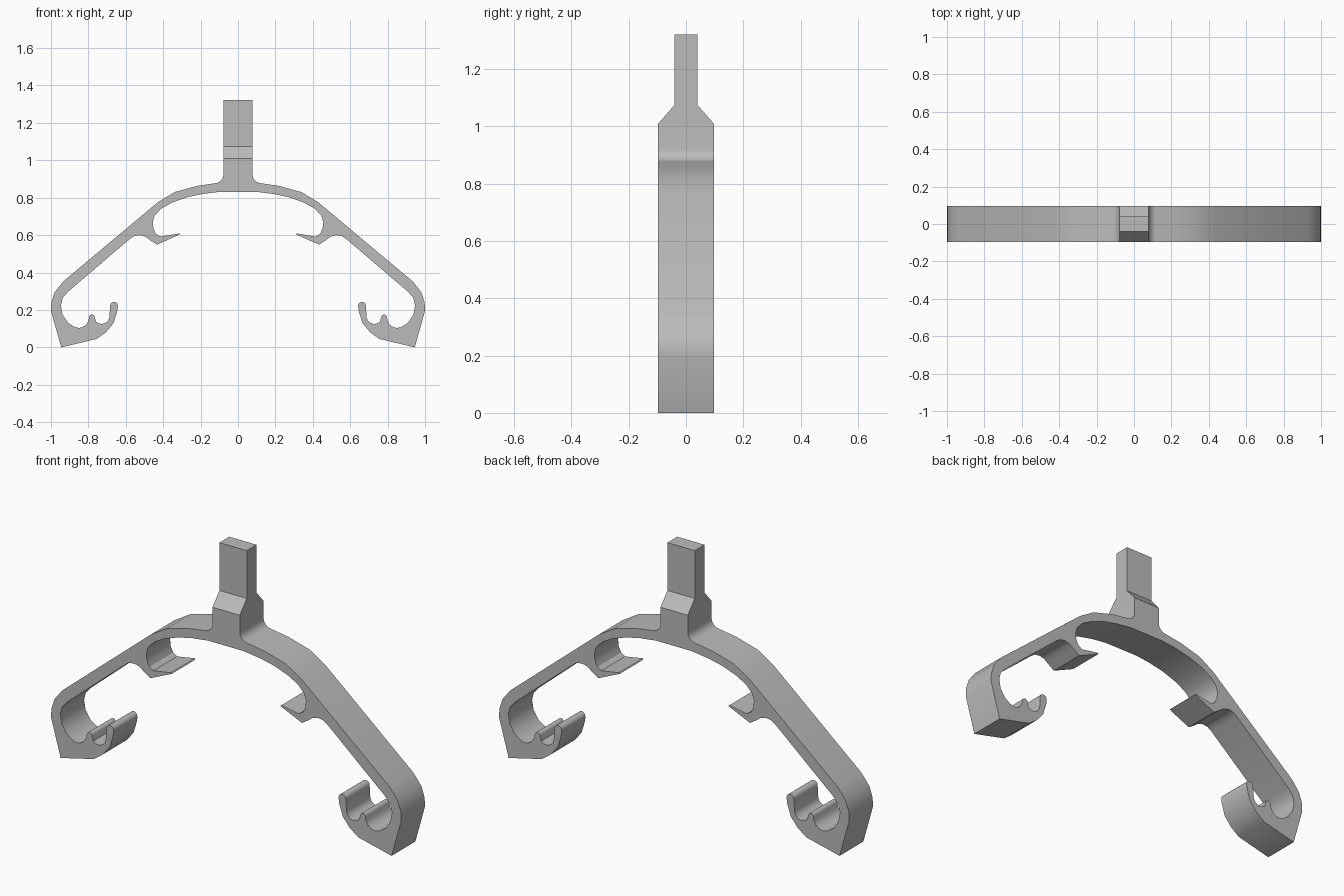
import bpy
import bmesh
from math import cos, sin, radians

HALF_DEPTH = 0.097
STEM_BASE = 1.01

default_cube = bpy.data.objects.get("Cube")
if default_cube:
    bpy.data.objects.remove(default_cube, do_unlink=True)


def arc(cx, cz, radius, start, end, steps=6):
    """Points along a circular arc, angles in degrees."""
    angles = [radians(start + (end - start) * i / steps) for i in range(steps + 1)]
    return [(cx + radius * cos(a), cz + radius * sin(a)) for a in angles]


def make_material(name, colour):
    material = bpy.data.materials.new(name)
    material.use_nodes = True
    material.diffuse_color = colour
    shader = material.node_tree.nodes["Principled BSDF"]
    shader.inputs["Base Color"].default_value = colour
    return material


# Stem side, fillet and outer edge of the arched arm
half_outline = [(0.078, STEM_BASE)]
half_outline += arc(0.123, 0.923, 0.045, 180, 262)
half_outline += [(0.22, 0.863), (0.34, 0.83), (0.43, 0.775)]
half_outline += [(0.935, 0.352), (0.98, 0.295), (0.998, 0.24), (1, 0.195)]

# Pointed foot and outside of the end clip
half_outline += [(0.945, 0), (0.755, 0.045), (0.705, 0.082), (0.665, 0.13), (0.645, 0.195)]
half_outline += arc(0.663, 0.222, 0.021, 180, 0)

# Inside of the end clip: small seat, rounded nib, large seat
half_outline += arc(0.729, 0.167, 0.042, 190, 315)
half_outline += arc(0.781, 0.161, 0.015, 180, 0)
half_outline += arc(0.851, 0.157, 0.053, 200, 300)
half_outline += [(0.91, 0.133), (0.938, 0.175), (0.947, 0.225), (0.937, 0.265), (0.908, 0.298)]

# Underside of the straight arm and the barbed hook
half_outline += [(0.578, 0.58), (0.555, 0.595), (0.525, 0.6), (0.495, 0.592)]
half_outline += [(0.47, 0.573), (0.433, 0.549), (0.31, 0.604), (0.315, 0.609)]

# Rounded pocket above the hook, then the underside of the arch
half_outline += [(0.415, 0.592), (0.438, 0.606), (0.452, 0.635), (0.456, 0.67)]
half_outline += [(0.445, 0.705), (0.41, 0.742), (0.35, 0.775), (0.27, 0.803)]
half_outline += [(0.19, 0.82), (0.1, 0.831)]

outline = half_outline + [(-x, z) for x, z in reversed(half_outline)]

# Extrude the whole profile through the depth
bm = bmesh.new()
verts = [bm.verts.new((x, -HALF_DEPTH, z)) for x, z in outline]
profile = bm.faces.new(verts)
extruded = bmesh.ops.extrude_face_region(bm, geom=[profile])
moved = [g for g in extruded["geom"] if isinstance(g, bmesh.types.BMVert)]
bmesh.ops.translate(bm, verts=moved, vec=(0, 2 * HALF_DEPTH, 0))
bmesh.ops.recalc_face_normals(bm, faces=bm.faces)

# Grow the stem upwards: a taper, then the slim tab
top = next(f for f in bm.faces if all(abs(v.co.z - STEM_BASE) < 0.001 for v in f.verts))
for height, half_depth in ((1.075, 0.04), (1.322, 0.04)):
    result = bmesh.ops.extrude_discrete_faces(bm, faces=[top])
    top = result["faces"][0]
    for v in top.verts:
        v.co.z = height
        v.co.y = half_depth if v.co.y > 0 else -half_depth
bmesh.ops.remove_doubles(bm, verts=bm.verts, dist=0.0001)
bmesh.ops.recalc_face_normals(bm, faces=bm.faces)

mesh = bpy.data.meshes.new("clip_hanger")
bm.to_mesh(mesh)
bm.free()
mesh.materials.append(make_material("plain grey", (0.5, 0.5, 0.5, 1)))
hanger = bpy.data.objects.new("clip_hanger", mesh)
bpy.context.collection.objects.link(hanger)

# Smooth the curved walls while keeping the profile edges crisp
bpy.ops.object.select_all(action="DESELECT")
hanger.select_set(True)
bpy.context.view_layer.objects.active = hanger
bpy.ops.object.shade_smooth_by_angle(angle=radians(32))
